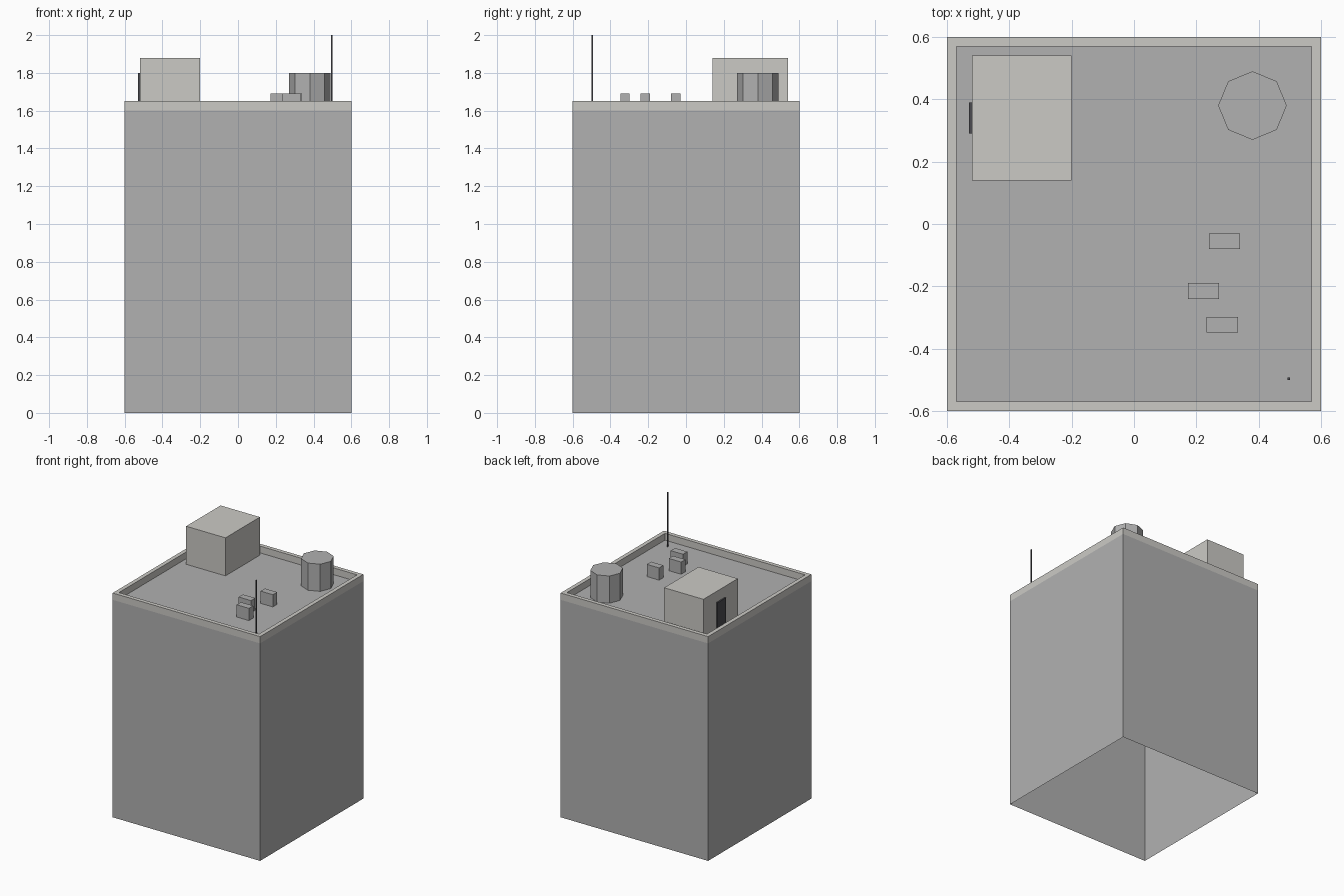
import bpy, bmesh, math

if "Cube" in bpy.data.objects:
    bpy.data.objects.remove(bpy.data.objects["Cube"])

H, ROOF, TOP, INNER = 0.60, 1.60, 1.65, 0.57


def material(name, r, g, b):
    m = bpy.data.materials.new(name)
    m.diffuse_color = (r, g, b, 1)
    m.use_nodes = True
    m.node_tree.nodes["Principled BSDF"].inputs["Base Color"].default_value = m.diffuse_color
    return m


concrete = material("concrete_grey", 0.44, 0.44, 0.44)
pale = material("pale_stone", 0.60, 0.59, 0.56)
dark = material("dark_metal", 0.07, 0.07, 0.08)


def finish(name, bm, mat):
    bmesh.ops.recalc_face_normals(bm, faces=bm.faces)
    me = bpy.data.meshes.new(name)
    bm.to_mesh(me)
    bm.free()
    me.materials.append(mat)
    ob = bpy.data.objects.new(name, me)
    bpy.context.collection.objects.link(ob)
    return ob


def box(name, x, y, z, mat, open_bottom=False):
    """Box from (min, max) ranges, optionally without its bottom face."""
    bm = bmesh.new()
    bmesh.ops.create_cube(bm, size=1)
    for v in bm.verts:
        v.co = [r[0] if c < 0 else r[1] for c, r in zip(v.co, (x, y, z))]
    ob_faces = [f for f in bm.faces if all(abs(v.co.z - z[0]) < 1e-5 for v in f.verts)]
    if open_bottom:
        bmesh.ops.delete(bm, geom=ob_faces, context='FACES_ONLY')
    return finish(name, bm, mat)


# Hollow tower with flat roof deck, open underneath
box("building_walls", (-H, H), (-H, H), (0, ROOF), concrete, True)

# Parapet: rings of outer wall, rim and inner wall
bm = bmesh.new()
rings = []
for r, z in ((H, ROOF), (H, TOP), (INNER, TOP), (INNER, ROOF)):
    rings.append([bm.verts.new((sx * r, sy * r, z))
                  for sx, sy in ((-1, -1), (1, -1), (1, 1), (-1, 1))])
for a, b in zip(rings, rings[1:]):
    for i in range(4):
        j = (i + 1) % 4
        bm.faces.new((a[i], a[j], b[j], b[i]))
finish("parapet", bm, pale)

# Stair house and its door
box("stair_house", (-0.52, -0.20), (0.14, 0.54), (ROOF, 1.88), pale)
box("stair_door", (-0.53, -0.52), (0.29, 0.39), (ROOF, 1.80), dark)

# Octagonal water tank, corners on the axes
bm = bmesh.new()
bmesh.ops.create_cone(bm, cap_ends=True, segments=8, radius1=0.11, radius2=0.11, depth=0.20)
bmesh.ops.translate(bm, verts=bm.verts, vec=(0.38, 0.38, ROOF + 0.10))
finish("water_tank", bm, concrete)

# Roof vents
for i, (x, y) in enumerate(((0.29, -0.055), (0.223, -0.215), (0.283, -0.323))):
    box(f"roof_vent_{i + 1}", (x - 0.05, x + 0.05), (y - 0.025, y + 0.025),
        (ROOF, 1.69), concrete)

# Antenna mast
box("antenna", (0.493, 0.501), (-0.501, -0.493), (ROOF, 2.0), dark)
